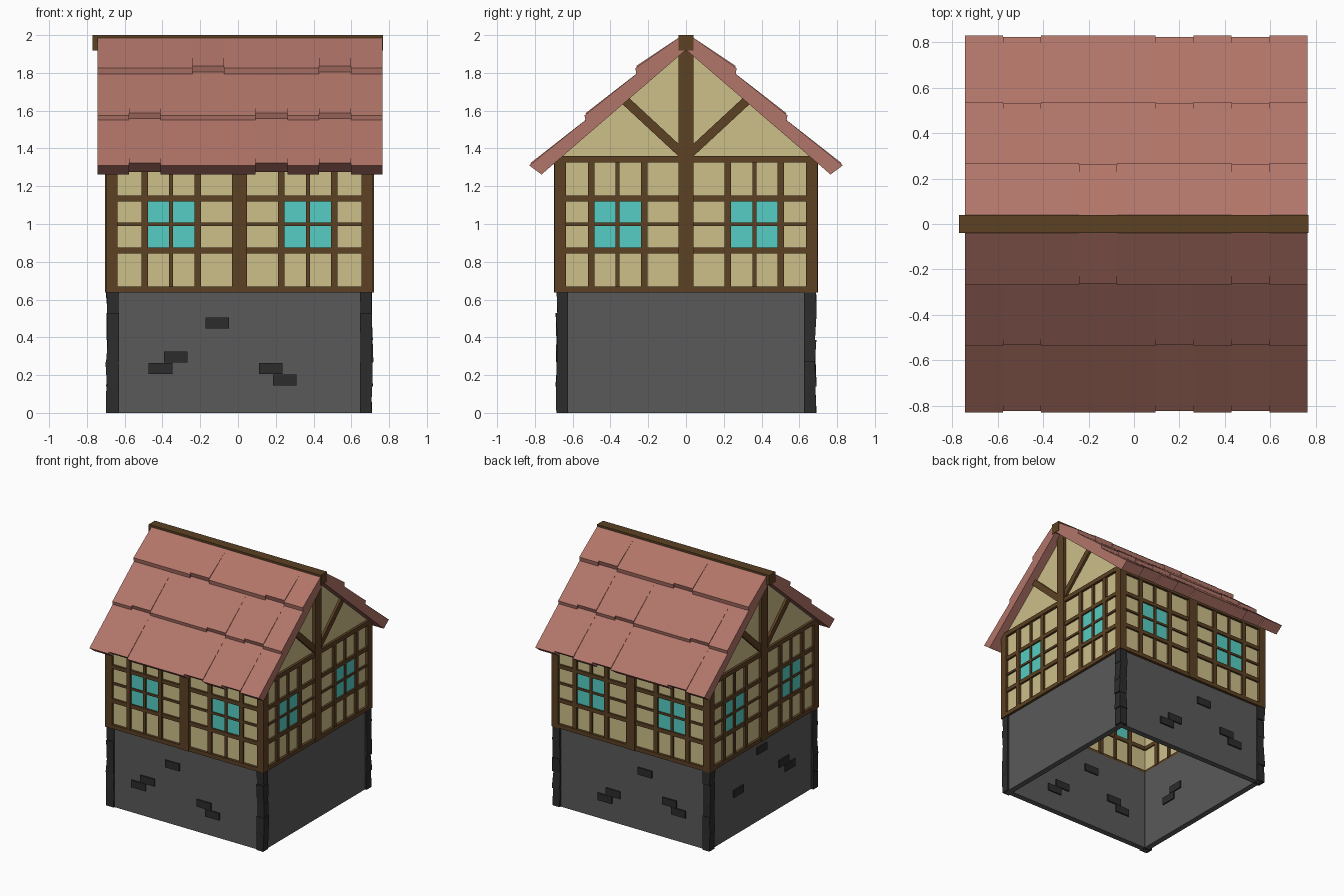
import bpy, bmesh, random
from math import sqrt

if "Cube" in bpy.data.objects:
    bpy.data.objects.remove(bpy.data.objects["Cube"])

random.seed(3)
CX = 0.008            # middle of the walls in x
HX, HY = 0.707, 0.695  # outer half sizes of the timber frame


def material(name, r, g, b):
    m = bpy.data.materials.new(name)
    m.diffuse_color = [(c / 255) ** 2.2 for c in (r, g, b)] + [1]
    m.use_nodes = True
    m.node_tree.nodes["Principled BSDF"].inputs["Base Color"].default_value = m.diffuse_color
    return m


WOOD = material("wood", 92, 67, 40)
PLASTER = material("plaster", 204, 189, 136)
GLASS = material("glass", 86, 204, 194)
TILE = material("tile", 176, 116, 104)
STONE = material("stone", 90, 90, 90)
DARK = material("dark_stone", 48, 48, 48)


def prisms(name, items, mat):
    """One object from prisms: (yz or xyz outline bottom, outline top)."""
    bm = bmesh.new()
    for lo, hi in items:
        a = [bm.verts.new(p) for p in lo]
        b = [bm.verts.new(p) for p in hi]
        bm.faces.new(a[::-1])
        bm.faces.new(b)
        for i in range(len(a)):
            j = (i + 1) % len(a)
            bm.faces.new((a[i], a[j], b[j], b[i]))
    bmesh.ops.recalc_face_normals(bm, faces=bm.faces)
    me = bpy.data.meshes.new(name)
    bm.to_mesh(me)
    bm.free()
    ob = bpy.data.objects.new(name, me)
    me.materials.append(mat)
    bpy.context.collection.objects.link(ob)
    return ob


def extrude_x(pts, x0, x1):
    return [(x0, y, z) for y, z in pts], [(x1, y, z) for y, z in pts]


def box(x0, x1, y0, y1, z0, z1):
    return extrude_x([(y0, z0), (y1, z0), (y1, z1), (y0, z1)], x0, x1)


def on_wall(side, u0, u1, z0, z1, d0, d1):
    """Box on a wall: u runs along it, d is distance from the house middle."""
    s = 1 if side in ("back", "right") else -1
    a, b = sorted((s * d0, s * d1))
    if side in ("front", "back"):
        return box(CX + u0, CX + u1, a, b, z0, z1)
    return box(CX + a, CX + b, u0, u1, z0, z1)


SIDES = {"front": (HX, HY), "back": (HX, HY), "left": (HY, HX), "right": (HY, HX)}

# Stone ground floor: four open-bottomed walls
for side, (w, d) in SIDES.items():
    e = 0.02 if side in ("front", "back") else 0.065
    prisms(side + "_stone_wall",
           [on_wall(side, -w + e, w - e, 0, 0.645, d - 0.065, d - 0.02)], STONE)

# Loose bricks poking through the stone walls
LONG = [(-0.118, 0.477), (-0.338, 0.295), (-0.418, 0.235), (0.165, 0.235), (0.24, 0.175)]
SHORT = [(0.01, 0.57), (0.31, 0.34), (-0.27, 0.36), (-0.35, 0.30)]
for side, spots in (("front", LONG), ("back", LONG), ("left", SHORT)):
    d = SIDES[side][1]
    prisms(side + "_bricks", [on_wall(side, u - 0.063, u + 0.063, z - 0.029, z + 0.029,
                                      d - 0.075, d - 0.009) for u, z in spots], DARK)

# Corner stones stacked with slight irregularity
stones = []
levels = [0, 0.14, 0.27, 0.385, 0.53, 0.638]
for sx in (-1, 1):
    for sy in (-1, 1):
        for z0, z1 in zip(levels, levels[1:]):
            def ring(z):
                ox = HX - random.uniform(-0.003, 0.01)
                oy = HY - random.uniform(0.003, 0.015)
                ix, iy = HX - 0.07, HY - 0.07
                return [(CX + sx * x, sy * y, z)
                        for x, y in ((ix, iy), (ox, iy), (ox, oy), (ix, oy))]
            stones.append((ring(z0), ring(z1)))
prisms("corner_stones", stones, DARK)

# Half-timbered storey
for side, (w, d) in SIDES.items():
    e = 0.02 if side in ("front", "back") else 0.05
    prisms(side + "_plaster",
           [on_wall(side, -w + e, w - e, 0.64, 1.34, d - 0.05, d - 0.02)], PLASTER)
    prisms(side + "_windows",
           [on_wall(side, s * 0.362 - 0.13, s * 0.362 + 0.13, 0.865, 1.13, d - 0.053, d - 0.017)
            for s in (-1, 1)], GLASS)
    beams = []
    for s in (-1, 1):
        for c, h, out in ((0.221, 0.017, 0.003), (0.362, 0.011, 0.008), (0.502, 0.017, 0.003)):
            z0, z1 = (0.66, 1.33)
            beams.append(on_wall(side, s * c - h, s * c + h, z0, z1, d - 0.065, d - out))
        beams.append(on_wall(side, s * (w - 0.014) - 0.014, s * (w - 0.014) + 0.014,
                             0.638, 1.33, d - 0.06, d))
    for z0, z1, out in ((0.638, 0.67, 0), (0.845, 0.876, 0.004), (0.99, 1.007, 0.008),
                        (1.12, 1.15, 0.004), (1.325, 1.36, 0)):
        if z0 > 1.3 and side in ("front", "back"):
            z0, z1 = 1.30, 1.335
        beams.append(on_wall(side, -w, w, z0, z1, d - 0.06, d - out))
    top = 1.33 if side in ("front", "back") else 1.95
    beams.append(on_wall(side, -0.04, 0.04, 0.638, top, d - 0.062, d + 0.004))
    prisms(side + "_timbers", beams, WOOD)

# Gables with diagonal braces
for side, s in (("left", -1), ("right", 1)):
    xa, xb = CX + s * (HX - 0.05), CX + s * (HX - 0.02)
    prisms(side + "_gable", [extrude_x([(-0.68, 1.335), (0.68, 1.335), (0, 1.93)], xa, xb)], PLASTER)
    braces = []
    for t in (-1, 1):
        k = 0.024 / sqrt(2)
        pts = [(k, 1.355 - k), (0.345 + k, 1.675 - k), (0.345 - k, 1.675 + k), (-k, 1.355 + k)]
        braces.append(extrude_x([(t * y, z) for y, z in pts],
                                CX + s * (HX - 0.06), CX + s * (HX - 0.002)))
    prisms(side + "_gable_braces", braces, WOOD)

# Roof: three overlapping rows of nine tiles on each slope, some set higher
ROWS = [
    ([(0.83, 1.31), (0.765, 1.262), (0.49, 1.50), (0.52, 1.56)], (1, 5, 7)),
    ([(0.537, 1.575), (0.53, 1.535), (0.50, 1.491), (0.23, 1.724), (0.25, 1.805)], (1, 5, 7)),
    ([(0.268, 1.825), (0.262, 1.785), (0.24, 1.715), (0.0, 1.922), (0.0, 1.985), (0.04, 1.985)], (3, 7)),
]
X0, X1 = -0.745, 0.765
step = (X1 - X0) / 9
for side, s in (("front", -1), ("back", 1)):
    for r, (pts, raised) in enumerate(ROWS):
        tiles = []
        for i in range(9):
            p = list(pts)
            if i in raised:
                # shorter tile, lifted at its lower edge
                y, z = p[0]
                p[0] = (y - 0.006, z + 0.012)
                y, z = p[1]
                p[1] = (y - 0.012, z + 0.012)
            tiles.append(extrude_x([(s * y, z) for y, z in p],
                                   X0 + i * step, X0 + (i + 1) * step))
        prisms(f"{side}_roof_tiles_row_{r + 1}", tiles, TILE)

# Ridge beam
prisms("ridge_beam", [box(-0.77, 0.768, -0.039, 0.039, 1.918, 2.0)], WOOD)
